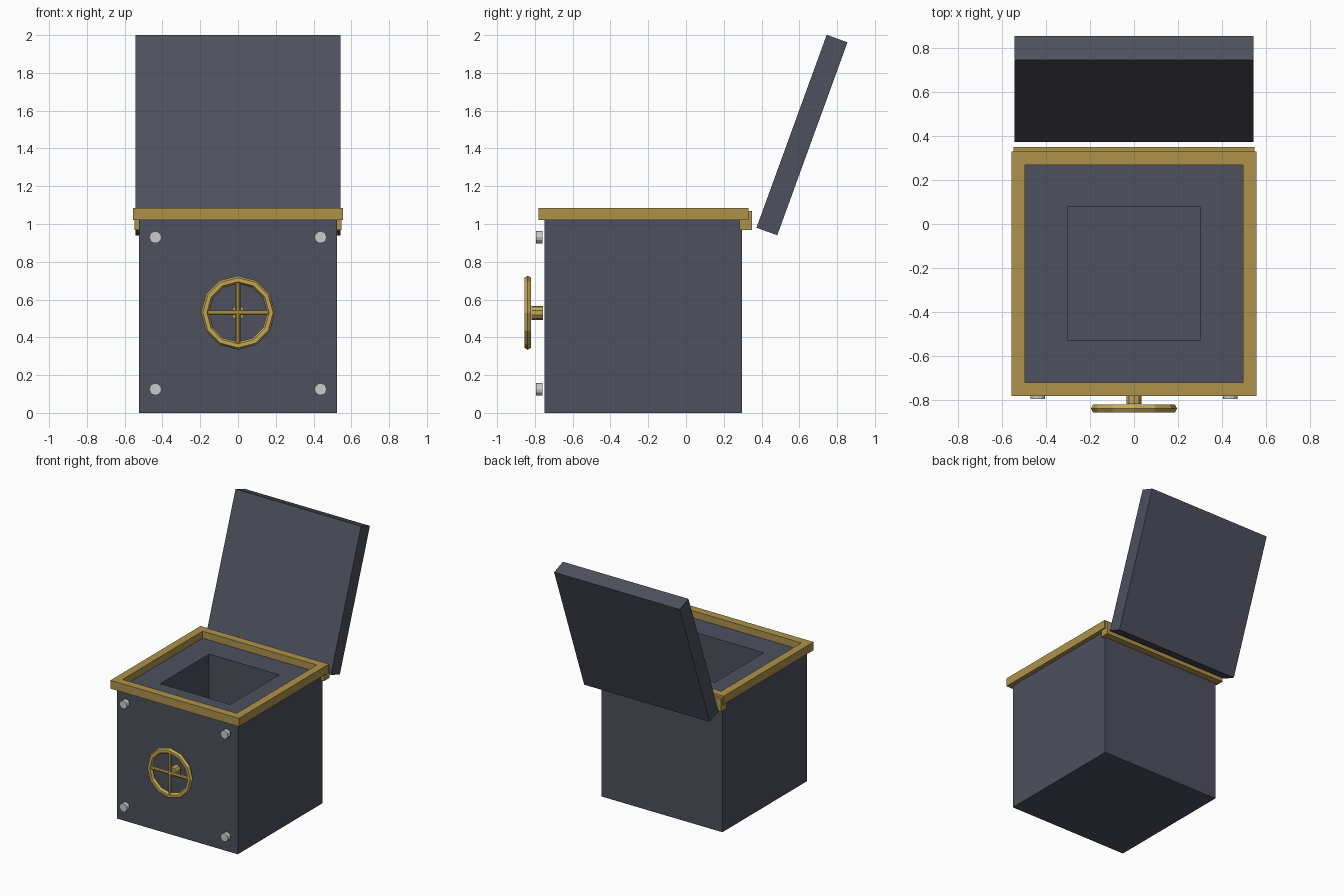
import bpy
from math import pi, radians
from mathutils import Vector, Matrix

if "Cube" in bpy.data.objects:
    bpy.data.objects.remove(bpy.data.objects["Cube"])


def material(name, rgb):
    m = bpy.data.materials.new(name)
    m.diffuse_color = (*rgb, 1)
    m.use_nodes = True
    m.node_tree.nodes["Principled BSDF"].inputs["Base Color"].default_value = m.diffuse_color
    return m


STEEL = material("dark_steel", (0.075, 0.08, 0.11))
BRASS = material("brass", (0.42, 0.29, 0.07))
GOLD = material("bright_brass", (0.55, 0.39, 0.09))
CY = -0.226  # centre of the chest in y


def finish(name, mat):
    o = bpy.context.object
    o.name = name
    if mat:
        o.data.materials.append(mat)
    return o


def box(name, lo, hi, mat):
    lo, hi = Vector(lo), Vector(hi)
    bpy.ops.mesh.primitive_cube_add(size=1)
    o = finish(name, mat)
    o.data.transform(Matrix.Translation((lo + hi) / 2) @ Matrix.Diagonal((*(hi - lo), 1)))
    return o


def rod(name, centre, radius, length, mat, rot, sides):
    bpy.ops.mesh.primitive_cylinder_add(vertices=sides, radius=radius, depth=length,
                                        location=centre, rotation=rot)
    return finish(name, mat)


def hollow(name, outer, inner, z0, z1, floor, mat):
    """Square block with a square opening; floor=None makes an open frame."""
    def ring(half, z):
        return [(sx * half, CY + sy * half, z)
                for sx, sy in ((-1, -1), (1, -1), (1, 1), (-1, 1))]
    verts = ring(outer, z0) + ring(outer, z1) + ring(inner, z1)
    verts += ring(inner, z0 if floor is None else floor)
    faces = []
    for k in range(4 if floor is None else 3):
        a, b = 4 * k, 4 * ((k + 1) % 4)
        for i in range(4):
            j = (i + 1) % 4
            faces.append((a + i, a + j, b + j, b + i))
    if floor is not None:
        faces += [(3, 2, 1, 0), (12, 13, 14, 15)]
    me = bpy.data.meshes.new(name)
    me.from_pydata(verts, [], faces)
    me.materials.append(mat)
    o = bpy.data.objects.new(name, me)
    bpy.context.collection.objects.link(o)
    return o


# Thick-walled body, brass rim and hinge strip
hollow("body", 0.523, 0.303, 0, 1.03, 0.2, STEEL)
hollow("rim", 0.556, 0.494, 1.02, 1.085, None, BRASS)
box("hinge_strip", (-0.547, 0.282, 0.967), (0.547, 0.35, 1.068), BRASS)

# Open lid, leaning back
lid = box("lid", (-0.543, -0.0585, -0.5435), (0.543, 0.0585, 0.5435), STEEL)
lid.location = (0, 0.614, 1.471)
lid.rotation_euler = (radians(-20), 0, 0)

# Corner bolts
for x in (-0.437, 0.437):
    for z in (0.125, 0.93):
        rod("bolt", (x, -0.777, z), 0.032, 0.036, None, (pi / 2, 0, 0), 12)

# Handwheel: low-poly ring, crossed spokes and hub
WZ, WY = 0.53, -0.838
bpy.ops.mesh.primitive_torus_add(major_segments=12, minor_segments=6, major_radius=0.175,
                                 minor_radius=0.021, location=(0, WY, WZ),
                                 rotation=(pi / 2, 0, 0))
finish("wheel_ring", GOLD)
rod("spoke_vertical", (0, WY, WZ), 0.013, 0.34, GOLD, (0, 0, 0), 8)
rod("spoke_horizontal", (0, WY, WZ), 0.013, 0.34, GOLD, (0, pi / 2, 0), 8)
rod("wheel_hub", (0, -0.788, WZ), 0.037, 0.06, GOLD, (pi / 2, 0, 0), 10)
